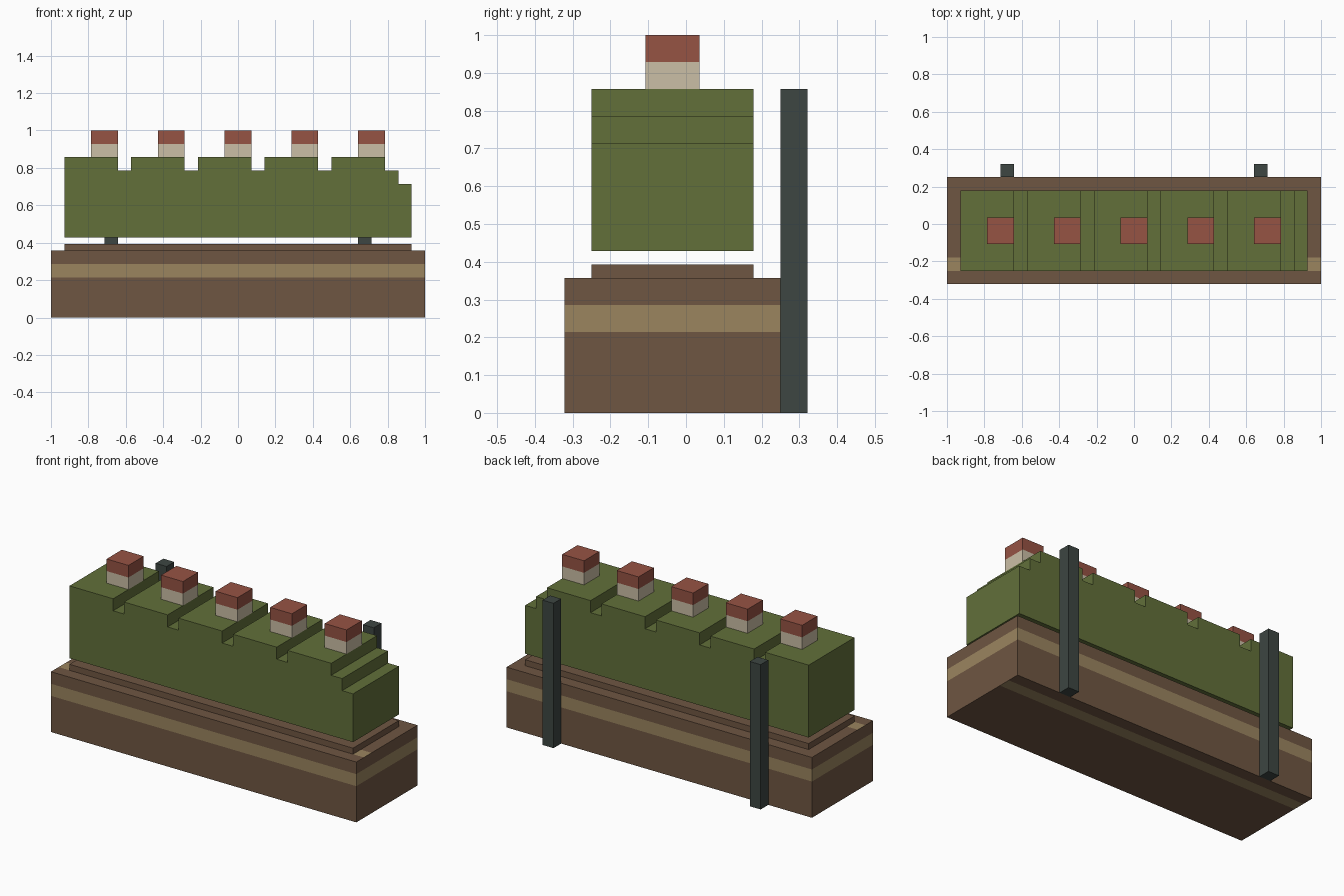
import bpy, bmesh
from mathutils import Vector

U = 1 / 14  # one block of the grid the model is built on

if "Cube" in bpy.data.objects:
    bpy.data.objects.remove(bpy.data.objects["Cube"], do_unlink=True)


def material(name, rgb):
    """Flat material from 0-255 sRGB."""
    lin = [(c / 255 / 12.92) if c < 11 else ((c / 255 + 0.055) / 1.055) ** 2.4 for c in rgb]
    m = bpy.data.materials.new(name)
    m.use_nodes = True
    m.diffuse_color = (*lin, 1)
    m.node_tree.nodes["Principled BSDF"].inputs["Base Color"].default_value = (*lin, 1)
    return m


wood = material("brown wood", (111, 86, 66))
band = material("tan band", (155, 133, 95))
leaf = material("leaf green", (98, 112, 58))
petal = material("brick red", (150, 83, 68))
cream = material("cream", (203, 191, 166))
iron = material("dark iron", (61, 70, 66))


def finish(name, bm, *mats):
    bmesh.ops.recalc_face_normals(bm, faces=bm.faces)
    me = bpy.data.meshes.new(name)
    bm.to_mesh(me)
    bm.free()
    for m in mats:
        me.materials.append(m)
    ob = bpy.data.objects.new(name, me)
    bpy.context.collection.objects.link(ob)
    return ob


def block(lo, hi):
    """Box between two corners given in grid units."""
    bm = bmesh.new()
    bmesh.ops.create_cube(bm, size=1)
    for v in bm.verts:
        v.co = Vector([(a if c < 0 else b) * U for c, a, b in zip(v.co, lo, hi)])
    return bm


def cut(bm, axis, pos):
    no = Vector([float(i == axis) for i in range(3)])
    bmesh.ops.bisect_plane(bm, geom=bm.verts[:] + bm.edges[:] + bm.faces[:],
                           plane_co=no * pos * U, plane_no=no)


# Planter trough with a tan band around the sides and along top and bottom
bm = block((-14, -4.5, 0), (14, 3.5, 5))
for z in (3, 4):
    cut(bm, 2, z)
for y in (-3.5, -2.5, 1.5, 2.5):
    cut(bm, 1, y)
bm.normal_update()
for f in bm.faces:
    c = f.calc_center_median() / U
    if f.normal.z > 0.5:
        banded = -3.5 < c.y < -2.5
    elif f.normal.z < -0.5:
        banded = 1.5 < c.y < 2.5
    else:
        banded = 3 < c.z < 4
    f.material_index = int(banded)
finish("trough", bm, wood, band)

# Soil layer
finish("soil", block((-13, -3.5, 5), (13, 2.5, 5.5)), wood)

# Foliage: notched outline extruded front to back
outline = [(-13, 6), (-13, 12)]
for x in (-9, -4, 1, 6):
    outline += [(x, 12), (x, 11), (x + 1, 11), (x + 1, 12)]
outline += [(11, 12), (11, 11), (12, 11), (12, 10), (13, 10), (13, 6)]
bm = bmesh.new()
face = bm.faces.new([bm.verts.new((x * U, -3.5 * U, z * U)) for x, z in outline])
side = bmesh.ops.extrude_face_region(bm, geom=[face], use_keep_orig=True)["geom"]
bmesh.ops.translate(bm, vec=(0, 6 * U, 0),
                    verts=[v for v in side if isinstance(v, bmesh.types.BMVert)])
finish("foliage", bm, leaf)

# Flowers: cream below, red on top
for i in range(5):
    x = -11 + 5 * i
    bm = block((x, -1.5, 12), (x + 2, 0.5, 14))
    cut(bm, 2, 13)
    bm.normal_update()
    for f in bm.faces:
        f.material_index = int(f.calc_center_median().z > 13 * U)
    finish(f"flower_{i + 1}", bm, cream, petal)

# Back posts, each with a support bar hidden in the trough
gap = 0.03
for name, x in (("right", -10), ("left", 9)):
    finish(f"{name}_post", block((x, 3.5, 0), (x + 1, 4.5, 12)), iron)
    finish(f"{name}_support_bar", block((x, -4.5 + gap, gap), (x + 1, 3.5, 1)), iron)
